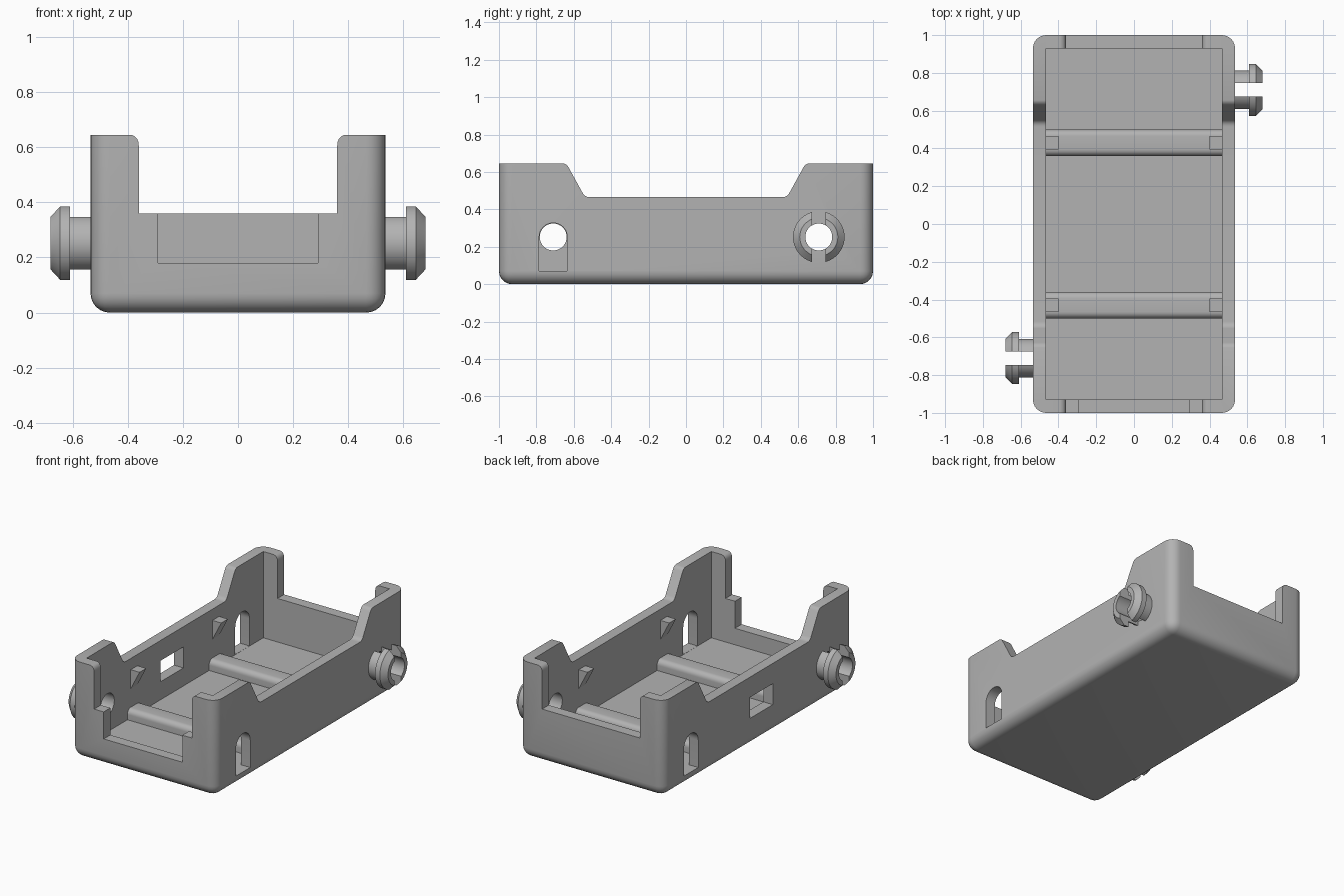
import bpy, bmesh
from math import radians, cos, sin, pi
from mathutils import Vector

cube = bpy.data.objects.get("Cube")
if cube:
    bpy.data.objects.remove(cube, do_unlink=True)

grey = bpy.data.materials.new("plain grey")
grey.use_nodes = True
COLOR = (0.45, 0.45, 0.45, 1)
grey.diffuse_color = COLOR
grey.node_tree.nodes["Principled BSDF"].inputs["Base Color"].default_value = COLOR

L, W, H = 1.0, 0.535, 0.645      # half length, half width, height
T = 0.07                         # wall and floor thickness
PEG_Y, PEG_Z, BORE = 0.71, 0.252, 0.072


def finish(name, bm):
    bmesh.ops.recalc_face_normals(bm, faces=bm.faces[:])
    mesh = bpy.data.meshes.new(name)
    bm.to_mesh(mesh)
    bm.free()
    mesh.materials.append(grey)
    ob = bpy.data.objects.new(name, mesh)
    bpy.context.collection.objects.link(ob)
    return ob


def box(name, x0, x1, y0, y1, z0, z1, pick=None, radius=0, segments=6):
    bm = bmesh.new()
    bmesh.ops.create_cube(bm, size=1)
    for v in bm.verts:
        v.co = Vector((x0 if v.co.x < 0 else x1, y0 if v.co.y < 0 else y1,
                       z0 if v.co.z < 0 else z1))
    if pick:
        edges = [e for e in bm.edges if pick(e.verts[0].co, e.verts[1].co)]
        bmesh.ops.bevel(bm, geom=edges, offset=radius, segments=segments,
                        profile=0.5, affect='EDGES')
    return finish(name, bm)


def rounded(points):
    """Turn (u, v, radius) corners into a rounded outline."""
    out = []
    for i, (u, v, r) in enumerate(points):
        p = Vector((u, v))
        if not r:
            out.append(p)
            continue
        a = p + (Vector(points[i - 1][:2]) - p).normalized() * r
        b = p + (Vector(points[(i + 1) % len(points)][:2]) - p).normalized() * r
        for k in range(6):
            t = k / 5
            out.append(a * (1 - t) ** 2 + p * 2 * t * (1 - t) + b * t * t)
    return out


def prism(name, outline, axis, start, end):
    """Extrude an outline along x (outline is y,z) or y (outline is x,z)."""
    bm = bmesh.new()
    place = (lambda p, d: (d, p.x, p.y)) if axis == 'x' else (lambda p, d: (p.x, d, p.y))
    ends = [[bm.verts.new(place(p, d)) for p in outline] for d in (start, end)]
    n = len(outline)
    for ring in ends:
        bm.faces.new(ring)
    for i in range(n):
        j = (i + 1) % n
        bm.faces.new((ends[0][i], ends[0][j], ends[1][j], ends[1][i]))
    return finish(name, bm)


def circle(u, v, r, first=0, last=2 * pi, n=40):
    return [Vector((u + r * cos(first + (last - first) * i / n),
                    v + r * sin(first + (last - first) * i / n))) for i in range(n)]


def activate(ob):
    bpy.ops.object.select_all(action='DESELECT')
    ob.select_set(True)
    bpy.context.view_layer.objects.active = ob


def cut(ob, cutter):
    mod = ob.modifiers.new("cut", 'BOOLEAN')
    mod.operation = 'DIFFERENCE'
    mod.solver = 'EXACT'
    mod.object = cutter
    activate(ob)
    bpy.ops.object.modifier_apply(modifier=mod.name)
    bpy.data.objects.remove(cutter, do_unlink=True)


def smooth(ob):
    activate(ob)
    bpy.ops.object.shade_smooth_by_angle(angle=radians(30))


# Tray body: rounded upright corners and bottom edge, hollow inside
tray = box("tray_body", -W, W, -L, L, 0, H,
           lambda a, b: not (a.z > 0.1 and b.z > 0.1), T)
cut(tray, box("cavity", T - W, W - T, T - L, L - T, T, 1))

# Lowered middle of the long walls
cut(tray, prism("side_dip", rounded([
    (-0.7, 1, 0), (-0.7, H + 0.001, 0), (-0.64, H + 0.001, 0.025), (-0.54, 0.465, 0.025),
    (0.54, 0.465, 0.025), (0.64, H + 0.001, 0.025), (0.7, H + 0.001, 0), (0.7, 1, 0)]),
    'x', -1, 1))

# Openings in both end walls, with rounded post tops
for s in (-1, 1):
    cut(tray, prism("end_opening", rounded([
        (-0.45, 1, 0), (-0.45, H + 0.001, 0), (-0.36, H + 0.001, 0.04), (-0.36, 0.36, 0),
        (0.36, 0.36, 0), (0.36, H + 0.001, 0.04), (0.45, H + 0.001, 0), (0.45, 1, 0)]),
        'y', s * 0.9, s * 1.1))
cut(tray, box("front_gap", -0.29, 0.29, -1.1, -0.9, 0.18, 0.5))

# Window in the right wall
cut(tray, box("window", -0.6, -0.4, -0.15, 0.09, 0.19, 0.33))

# Arched slots and peg bores, repeated by half-turn symmetry
for s in (-1, 1):
    arch = circle(-s * PEG_Y, PEG_Z, 0.075, 0, pi, 20)
    arch += [Vector((-s * PEG_Y - 0.075, PEG_Z)), Vector((-s * PEG_Y - 0.075, T + 0.001)),
             Vector((-s * PEG_Y + 0.075, T + 0.001))]
    cut(tray, prism("arched_slot", arch, 'x', s * 0.44, s * 0.6))
    cut(tray, prism("peg_bore", circle(s * PEG_Y, PEG_Z, BORE), 'x', s * 0.44, s * 0.6))
smooth(tray)

# Split hollow pegs with a flared, chamfered head
PEG = [(BORE, 0.53), (0.102, 0.53), (0.102, 0.61), (0.138, 0.61),
       (0.138, 0.645), (0.102, 0.68), (BORE, 0.68)]
for s, name in ((1, "left_peg"), (-1, "right_peg")):
    bm = bmesh.new()
    n = 40
    rings = [[bm.verts.new((s * x, s * PEG_Y + r * cos(2 * pi * i / n),
                            PEG_Z + r * sin(2 * pi * i / n))) for r, x in PEG]
             for i in range(n)]
    for i in range(n):
        a, b = rings[i], rings[(i + 1) % n]
        for k in range(len(PEG)):
            m = (k + 1) % len(PEG)
            bm.faces.new((a[k], a[m], b[m], b[k]))
    peg = finish(name, bm)
    xs = sorted((s * 0.5, s * 0.8))
    cut(peg, box("peg_split", *xs, s * PEG_Y - 0.036, s * PEG_Y + 0.036, 0, 0.6))
    smooth(peg)

# Floor ribs with rounded tops, and wedge catches above them on the walls
for y, end in ((-0.43, "front"), (0.43, "back")):
    rib = box(end + "_floor_rib", T - W, W - T, y - T, y + T, T - 0.01, 0.14,
              lambda a, b: a.z > 0.1 and b.z > 0.1 and abs(a.x - b.x) > 0.1, 0.035)
    smooth(rib)
    for s, side in ((1, "left"), (-1, "right")):
        wedge = [Vector((s * (W - T + 0.002), 0.39)), Vector((s * 0.4, 0.39)),
                 Vector((s * (W - T + 0.002), 0.26))]
        prism(f"{end}_{side}_catch", wedge, 'y', y - 0.035, y + 0.035)
